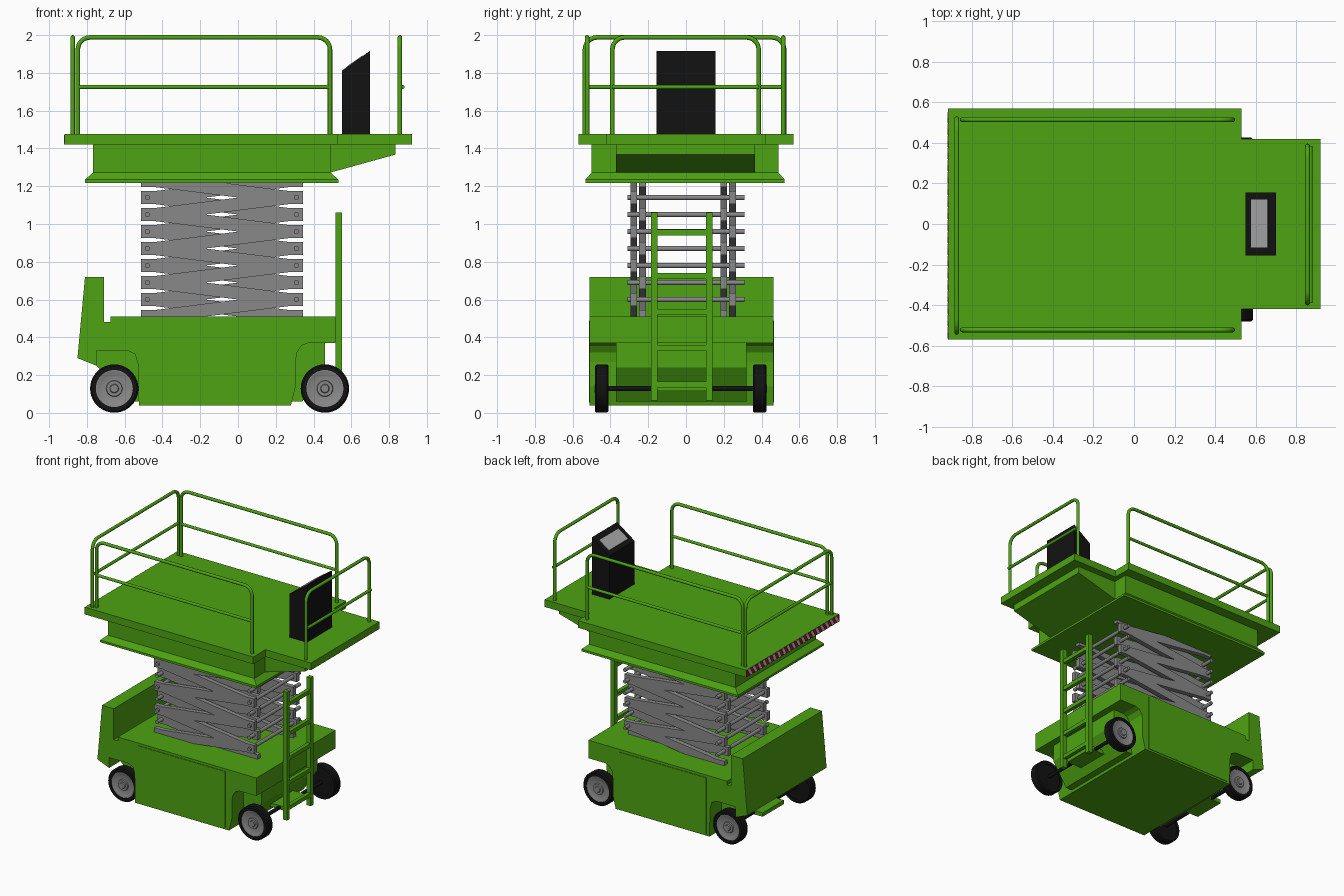
import bpy, bmesh, math
from mathutils import Vector

if "Cube" in bpy.data.objects:
    bpy.data.objects.remove(bpy.data.objects["Cube"])


def material(name, r, g, b):
    m = bpy.data.materials.new(name)
    m.diffuse_color = (r, g, b, 1)
    m.use_nodes = True
    m.node_tree.nodes["Principled BSDF"].inputs["Base Color"].default_value = m.diffuse_color
    return m


GREEN = material("green_paint", 0.075, 0.37, 0.006)
BLACK = material("black_rubber", 0.006, 0.006, 0.006)
STEEL = material("steel", 0.25, 0.25, 0.25)
SCREEN = material("screen_grey", 0.4, 0.4, 0.4)
RED = material("warning_red", 0.3, 0.01, 0.03)
WHITE = material("warning_white", 0.75, 0.75, 0.75)


def finish(name, bm, mat, smooth=False):
    bmesh.ops.recalc_face_normals(bm, faces=bm.faces)
    me = bpy.data.meshes.new(name)
    bm.to_mesh(me)
    bm.free()
    ob = bpy.data.objects.new(name, me)
    bpy.context.collection.objects.link(ob)
    me.materials.append(mat)
    if smooth:
        bpy.ops.object.select_all(action='DESELECT')
        ob.select_set(True)
        bpy.context.view_layer.objects.active = ob
        bpy.ops.object.shade_smooth_by_angle(angle=math.radians(35))
    return ob


def prism(name, pts, vec, mat):
    """Closed 3D outline pushed along vec."""
    bm = bmesh.new()
    f = bm.faces.new([bm.verts.new(p) for p in pts])
    r = bmesh.ops.extrude_face_region(bm, geom=[f])
    new = [v for v in r["geom"] if isinstance(v, bmesh.types.BMVert)]
    bmesh.ops.translate(bm, verts=new, vec=vec)
    return finish(name, bm, mat)


def side_prism(name, xz, y0, y1, mat):
    return prism(name, [(x, y0, z) for x, z in xz], (0, y1 - y0, 0), mat)


def box(name, x0, x1, y0, y1, z0, z1, mat):
    return side_prism(name, [(x0, z0), (x1, z0), (x1, z1), (x0, z1)], y0, y1, mat)


def lathe_y(name, prof, x, y, z, mat, n=40):
    """Profile of (radius, y offset) spun about a y axis; closed loop."""
    bm = bmesh.new()
    vs = [bm.verts.new((x + r, y + o, z)) for r, o in prof]
    es = [bm.edges.new((vs[i], vs[(i + 1) % len(vs)])) for i in range(len(vs))]
    bmesh.ops.spin(bm, geom=vs + es, cent=(x, y, z), axis=(0, 1, 0),
                   angle=2 * math.pi, steps=n, use_merge=True)
    bmesh.ops.remove_doubles(bm, verts=bm.verts, dist=1e-5)
    return finish(name, bm, mat, True)


def tube(name, pts, r, mat, n=12):
    """Round tube following a planar path of points."""
    bm = bmesh.new()
    pts = [Vector(p) for p in pts]
    d = [(b - a).normalized() for a, b in zip(pts, pts[1:])]
    nrm = Vector((0, 0, 0))
    for a in d[1:]:
        nrm = d[0].cross(a) if d[0].cross(a).length > 0.1 else nrm
    if nrm.length < 0.1:
        nrm = d[0].orthogonal()
    nrm.normalize()
    rings = []
    for i, p in enumerate(pts):
        t = (d[max(i - 1, 0)] + d[min(i, len(d) - 1)]).normalized()
        s = t.cross(nrm)
        rings.append([bm.verts.new(p + r * (math.cos(a) * nrm + math.sin(a) * s))
                      for a in (2 * math.pi * k / n for k in range(n))])
    for a, b in zip(rings, rings[1:]):
        for k in range(n):
            bm.faces.new((a[k], a[(k + 1) % n], b[(k + 1) % n], b[k]))
    bm.faces.new(rings[0])
    bm.faces.new(rings[-1])
    return finish(name, bm, mat, True)


def guard_rail(name, place, u0, u1, rail_off=0.0):
    """Hoop with rounded top corners plus a middle rail; place(u, z, off) -> 3D."""
    z0, z1, c = 1.47, 1.988, 0.065
    path = [(u0, z0)]
    for cx, a0 in ((u0 + c, 180), (u1 - c, 90)):
        path += [(cx + c * math.cos(math.radians(a0 - 15 * k)),
                  z1 - c + c * math.sin(math.radians(a0 - 15 * k))) for k in range(7)]
    path.append((u1, z0))
    tube(name + "_hoop", [place(u, z, 0) for u, z in path], 0.012, GREEN)
    tube(name + "_mid_rail", [place(u0, 1.725, rail_off), place(u1, 1.725, rail_off)], 0.011, GREEN)


# Chassis with wheel arches and the raised rear bumper
side_prism("chassis", [(-0.85, 0.29), (-0.81, 0.72), (-0.71, 0.72), (-0.71, 0.48),
    (-0.675, 0.48), (-0.675, 0.51), (0.515, 0.51), (0.515, 0.37), (0.37, 0.37),
    (0.335, 0.355), (0.312, 0.32), (0.305, 0.27), (0.305, 0.14), (0.28, 0.04),
    (-0.525, 0.04), (-0.53, 0.26), (-0.545, 0.31), (-0.585, 0.33), (-0.75, 0.33),
    (-0.75, 0.25)], -0.51, 0.462, GREEN)
side_prism("front_arch_core", [(0.25, 0.06), (0.34, 0.06), (0.46, 0.24), (0.46, 0.4),
                               (0.25, 0.4)], -0.37, 0.32, GREEN)
side_prism("rear_arch_core", [(-0.5, 0.06), (-0.56, 0.06), (-0.75, 0.25), (-0.75, 0.4),
                              (-0.5, 0.4)], -0.37, 0.32, GREEN)
for side, y in (("front", -0.514), ("back", 0.458)):
    box(side + "_door_panel", -0.5, 0.25, y, y + 0.008, 0.055, 0.49, GREEN)

# Wheels: tyre ring, dished hub, small cap
for xn, x in (("rear", -0.655), ("front", 0.46)):
    for yn, y, s in (("near", -0.445, -1), ("far", 0.39, 1)):
        n = f"{xn}_{yn}_wheel"
        lathe_y(n + "_tyre", [(0.098, -0.036), (0.12, -0.036), (0.128, -0.028),
            (0.128, 0.028), (0.12, 0.036), (0.098, 0.036)], x, y, 0.129, BLACK)
        lathe_y(n + "_hub", [(0, 0), (0.1, 0), (0.1, s * 0.031), (0.09, s * 0.031),
            (0.08, s * 0.025), (0.043, s * 0.025), (0.04, s * 0.033), (0.024, s * 0.033),
            (0.02, s * 0.04), (0, s * 0.04)], x, y, 0.129, STEEL)
        lathe_y(n + "_inner_cover", [(0, 0), (0.1, 0), (0.1, -s * 0.03), (0, -s * 0.03)],
                x, y, 0.129, BLACK)
        tube(n + "_axle", [(x, y - s * 0.02, 0.129), (x, y - s * 0.3, 0.129)], 0.014, BLACK)
    box(xn + "_axle_plate", x - 0.08, x + 0.05, -0.15, 0.11, 0.115, 0.145, GREEN)

# Ladder at the entry end
for n, y in (("near", -0.185), ("far", 0.106)):
    box(f"ladder_{n}_rail", 0.515, 0.55, y, y + 0.034, 0.065, 1.06, GREEN)
for i, z in enumerate((0.15, 0.345, 0.535, 0.725, 0.955)):
    box(f"ladder_rung_{i}", 0.518, 0.547, -0.16, 0.115, z - 0.015, z + 0.015, GREEN)

# Scissor stack: crossing bars with pivot rods
XL, XR, STEP, H = -0.48, 0.31, 0.09, 0.034
for i in range(8):
    za = 0.51 + STEP * i
    zb = za + STEP
    for j, (y0, y1) in enumerate(((-0.295, -0.26), (-0.25, -0.213), (0.182, 0.217), (0.227, 0.264))):
        rise = (i + j + j // 2) % 2 == 0
        l, r = (za, zb) if rise else (zb, za)
        e = 0.034
        side_prism(f"scissor_bar_{i}_{j}", [(XL - e, l - H), (XL + e, l - H),
            (XR - e, r - H), (XR + e, r - H), (XR + e, r + H), (XR - e, r + H),
            (XL + e, l + H), (XL - e, l + H)], y0, y1, STEEL)
    if i < 7:
        for n, x in (("rear", XL), ("front", XR)):
            tube(f"scissor_{n}_rod_{i}", [(x, -0.31, zb), (x, 0.31, zb)], 0.014, STEEL)

# Platform underframe: flared skirt, box and sloped nose
bm = bmesh.new()
rings = []
for x0, x1, y0, y1, z in ((-0.81, 0.532, -0.533, 0.522, 1.218), (-0.81, 0.532, -0.533, 0.522, 1.235),
                          (-0.768, 0.49, -0.5, 0.49, 1.272), (-0.768, 0.49, -0.5, 0.49, 1.425)):
    rings.append([bm.verts.new(p) for p in ((x0, y0, z), (x1, y0, z), (x1, y1, z), (x0, y1, z))])
for a, b in zip(rings, rings[1:]):
    for k in range(4):
        bm.faces.new((a[k], a[(k + 1) % 4], b[(k + 1) % 4], b[k]))
bm.faces.new(rings[0])
bm.faces.new(rings[-1])
finish("platform_underframe", bm, GREEN)
side_prism("extension_wedge", [(0.48, 1.27), (0.835, 1.368), (0.835, 1.425), (0.48, 1.425)],
           -0.37, 0.365, GREEN)

# T-shaped deck
prism("platform_deck", [(x, y, 1.42) for x, y in ((-0.915, -0.57), (0.53, -0.57), (0.53, -0.42),
      (0.92, -0.42), (0.92, 0.42), (0.53, 0.42), (0.53, 0.57), (-0.915, 0.57))],
      (0, 0, 0.056), GREEN)

# Warning strip on the rear edge
box("warning_strip", -0.918, -0.91, -0.57, 0.57, 1.422, 1.474, RED)
for i in range(19):
    y = -0.565 + i * 0.059
    prism(f"warning_stripe_{i}", [(-0.92, y, 1.422), (-0.92, y + 0.026, 1.422),
          (-0.92, y + 0.056, 1.474), (-0.92, y + 0.03, 1.474)], (0.004, 0, 0), WHITE)

# Guard rails
guard_rail("near_side_rail", lambda u, z, o: (u, -0.523, z), -0.848, 0.487)
guard_rail("far_side_rail", lambda u, z, o: (u, 0.515, z), -0.848, 0.487)
guard_rail("rear_rail", lambda u, z, o: (-0.875, u, z), -0.535, 0.52)
guard_rail("entry_rail", lambda u, z, o: (0.857 + o, u, z), -0.39, 0.385, 0.014)

# Control console with a sloped screen
side_prism("control_console", [(0.55, 1.47), (0.70, 1.47), (0.70, 1.917), (0.55, 1.812)],
           -0.155, 0.155, BLACK)
side_prism("console_screen", [(0.58, 1.825), (0.662, 1.882), (0.66, 1.893), (0.578, 1.8355)],
           -0.115, 0.12, SCREEN)
